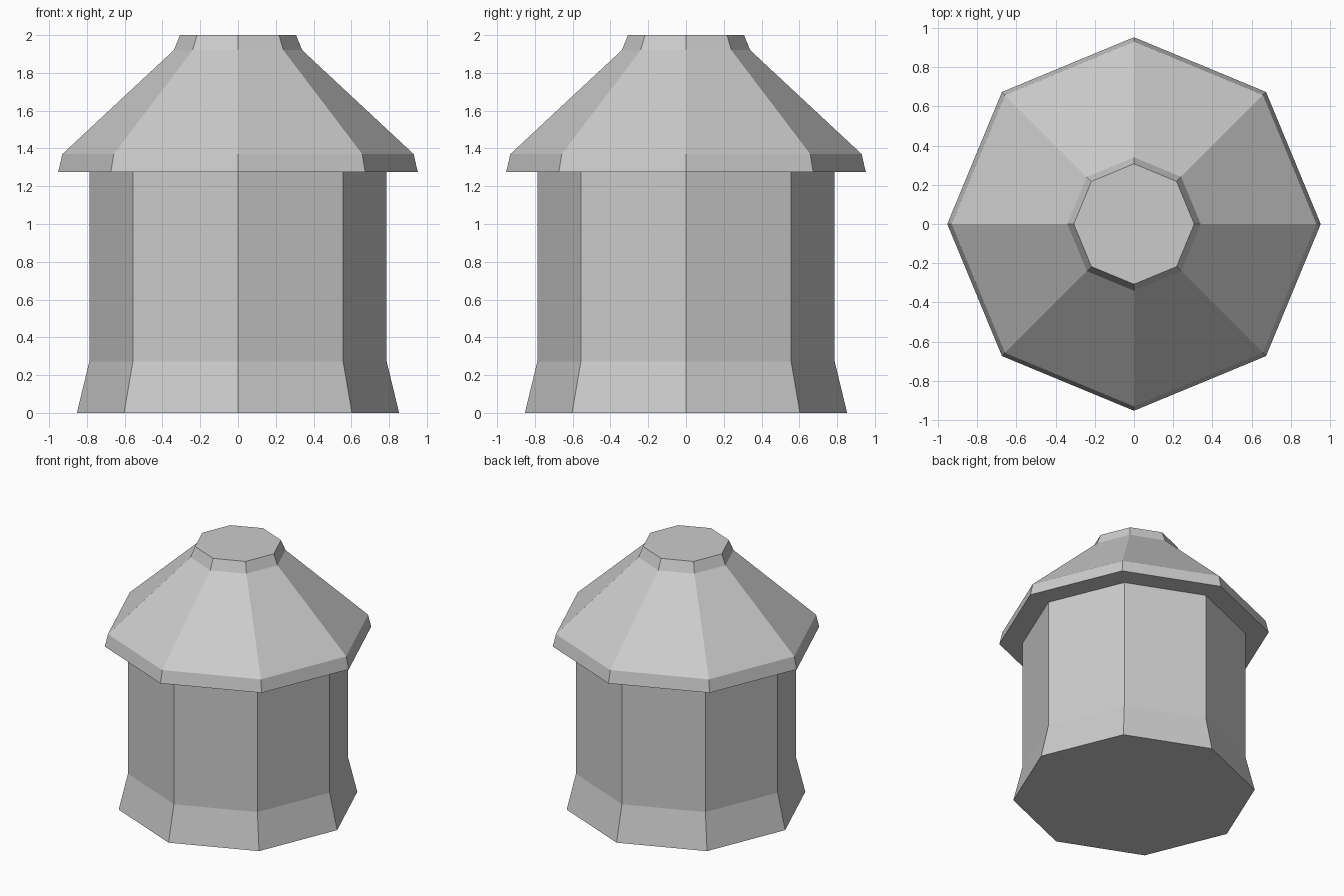
import bpy, bmesh
from math import cos, sin, pi

if "Cube" in bpy.data.objects:
    bpy.data.objects.remove(bpy.data.objects["Cube"])

SIDES = 8  # octagonal, corners on the axes


def lathe(name, profile):
    """Closed flat-sided solid from (radius, z) rings."""
    bm = bmesh.new()
    rings = [[bm.verts.new((r * cos(2 * pi * i / SIDES), r * sin(2 * pi * i / SIDES), z))
              for i in range(SIDES)] for r, z in profile]
    for a, b in zip(rings, rings[1:]):
        for i in range(SIDES):
            j = (i + 1) % SIDES
            bm.faces.new((a[i], a[j], b[j], b[i]))
    bm.faces.new(rings[0][::-1])
    bm.faces.new(rings[-1])
    bmesh.ops.recalc_face_normals(bm, faces=bm.faces)
    mesh = bpy.data.meshes.new(name)
    bm.to_mesh(mesh)
    bm.free()
    obj = bpy.data.objects.new(name, mesh)
    bpy.context.collection.objects.link(obj)
    return obj


# Flared foot and straight walls
lathe("tower_walls", [(0.853, 0), (0.787, 0.273), (0.787, 1.275)])

# Overhanging roof with eave band, slope and flat cap
lathe("roof", [(0.952, 1.275), (0.93, 1.37), (0.34, 1.92), (0.307, 2.0)])
